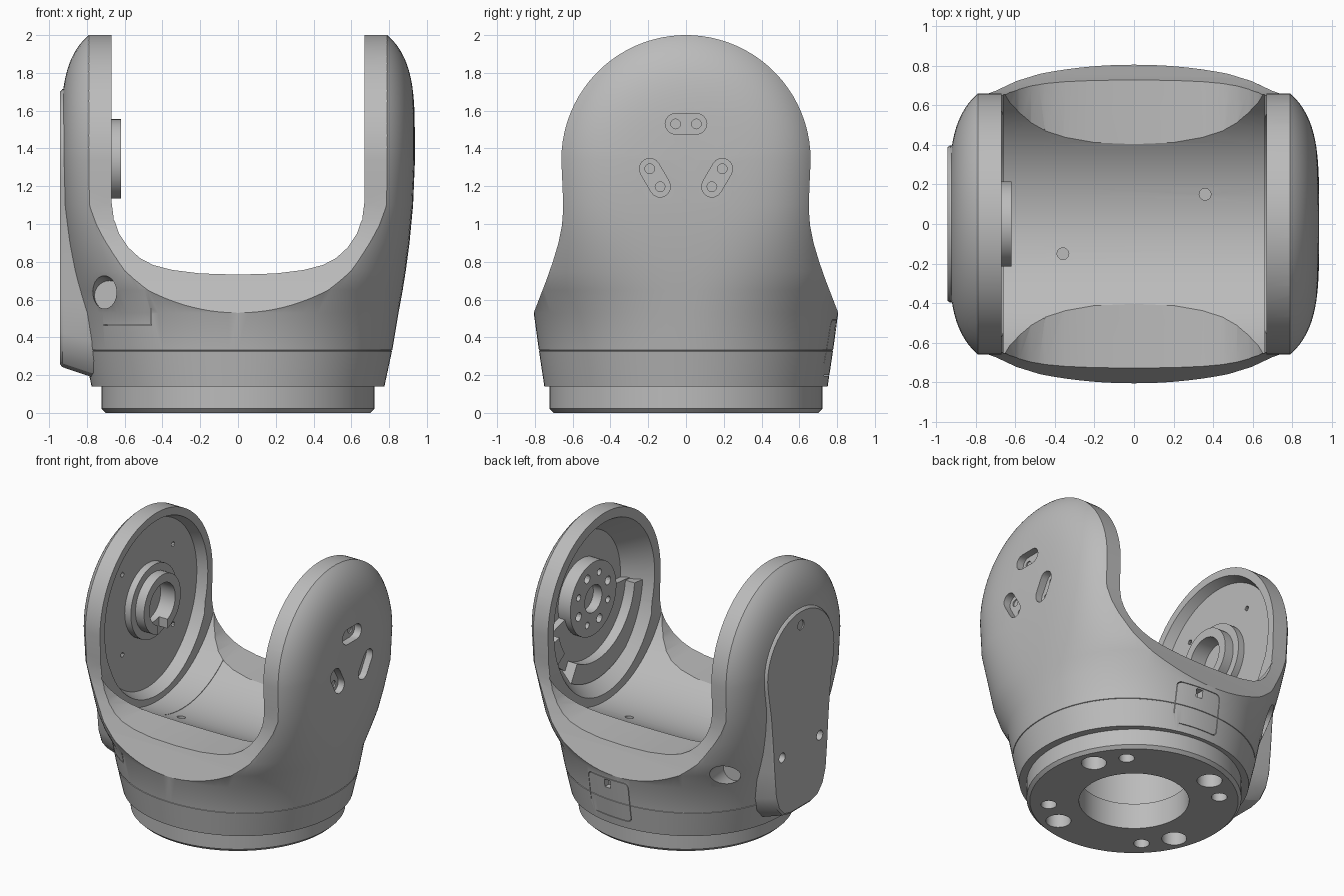
import bpy, bmesh, math
from math import sin, cos, pi

cube = bpy.data.objects.get("Cube")
if cube:
    bpy.data.objects.remove(cube, do_unlink=True)

grey = bpy.data.materials.new("mid grey")
grey.use_nodes = True
grey.diffuse_color = (0.5, 0.5, 0.5, 1)
grey.node_tree.nodes["Principled BSDF"].inputs["Base Color"].default_value = (0.5, 0.5, 0.5, 1)
AXIS_Z = 1.34  # height of the hinge axis


def loft(name, rings, cap_end=True):
    """Skin a list of equal closed rings and cap the ends."""
    bm = bmesh.new()
    rows = [[bm.verts.new(p) for p in ring] for ring in rings]
    n = len(rows[0])
    for low, high in zip(rows, rows[1:]):
        for i in range(n):
            j = (i + 1) % n
            bm.faces.new((low[i], low[j], high[j], high[i]))
    bm.faces.new(rows[0])
    if cap_end:
        bm.faces.new(rows[-1])
    bmesh.ops.remove_doubles(bm, verts=bm.verts, dist=1e-5)
    bmesh.ops.recalc_face_normals(bm, faces=bm.faces)
    mesh = bpy.data.meshes.new(name)
    bm.to_mesh(mesh)
    bm.free()
    mesh.materials.append(grey)
    ob = bpy.data.objects.new(name, mesh)
    bpy.context.collection.objects.link(ob)
    return ob


def place(u, v, h, axis):
    return {"x": (h, u, v), "y": (u, h, v), "z": (u, v, h)}[axis]


def prism(name, pts, axis, lo, hi, top=None):
    return loft(name, [[place(u, v, lo, axis) for u, v in pts],
                       [place(u, v, hi, axis) for u, v in top or pts]])


def circle(r, u=0, v=0, n=48):
    return [(u + r * cos(2 * pi * i / n), v + r * sin(2 * pi * i / n)) for i in range(n)]


def egg(r):
    """Circle round the hinge axis with a longer lower half."""
    return [(y, AXIS_Z + z * (1.13 if z < 0 else 1)) for y, z in circle(r, n=72)]


def slot(u, v, half, r, turn):
    """Stadium outline with its long axis at the given angle."""
    out = []
    for i in range(18):
        a = -pi / 2 + pi * (i % 9) / 8 + (pi if i > 8 else 0)
        p = r * cos(a) + (half if i < 9 else -half)
        q = r * sin(a)
        out.append((u + p * cos(turn) - q * sin(turn), v + p * sin(turn) + q * cos(turn)))
    return out


def rounded(u, v, w, h, r):
    """Rounded rectangle outline from half sizes."""
    return [(u + math.copysign(w - r, cos(a)) + r * cos(a), v + math.copysign(h - r, sin(a)) + r * sin(a))
            for a in (2 * pi * (i + .5) / 24 for i in range(24))]


def sector(r0, r1, start, end, n=20):
    angs = [math.radians(start + (end - start) * i / n) for i in range(n + 1)]
    return ([(r1 * cos(a), AXIS_Z + r1 * sin(a)) for a in angs]
            + [(r0 * cos(a), AXIS_Z + r0 * sin(a)) for a in reversed(angs)])


def box(x, y, z):
    return prism("cutter", [(x[0], y[0]), (x[1], y[0]), (x[1], y[1]), (x[0], y[1])], "z", *z)


def boolean(ob, op, *cutters):
    for cutter in cutters:
        cutter.hide_render = True
        mod = ob.modifiers.new("cut", "BOOLEAN")
        mod.operation, mod.solver, mod.object = op, "EXACT", cutter
        bpy.context.view_layer.objects.active = ob
        bpy.ops.object.modifier_apply(modifier=mod.name)
        bpy.data.objects.remove(cutter, do_unlink=True)


def cut(ob, *cutters):
    boolean(ob, "DIFFERENCE", *cutters)


# Outer shell: superellipse sections below the hinge, swept round the hinge above it
def section(a, b, n, count=128):
    ring = []
    for i in range(count):
        c, s = cos(2 * pi * i / count), sin(2 * pi * i / count)
        c, s = (0 if abs(t) < 1e-9 else t for t in (c, s))
        ring.append((math.copysign(a * abs(c) ** (2 / n), c), math.copysign(b * abs(s) ** (2 / n), s)))
    return ring


levels = [(.14, .775, .75, 2.05), (.326, .815, .778, 2.1), (.328, .812, .775, 2.1), (.331, .812, .775, 2.1),
          (.333, .817, .779, 2.1), (.53, .85, .806, 2.15), (.65, .872, .855, 2.35), (.75, .888, .85, 2.65),
          (.9, .908, .805, 3.2), (1.1, .927, .787, 3.9), (AXIS_Z, .937, .787, 4)]
rings = [[(x, y, z) for x, y in section(a, b, n)] for z, a, b, n in levels]
crown = section(*levels[-1][1:])
for k in range(1, 17):
    f = pi / 2 * k / 16
    rings.append([(x, y * cos(f) if k < 16 else 0, AXIS_Z + abs(y) * sin(f)) for x, y in crown])
# the crown closes on itself along its ridge
body = loft("yoke_body", rings, cap_end=False)

# Side silhouette: waisted sides with a round top
half = [(.95, .05), (.95, .4), (.806, .53), (.775, .61), (.74, .7), (.705, .8), (.675, .9),
        (.657, .99), (.65, 1.08), (.653, 1.18)]
arc = [(.66 * cos(pi * i / 41), AXIS_Z + .66 * sin(pi * i / 41)) for i in range(42)]
boolean(body, "INTERSECT", prism("side_cutter", half + arc + [(-y, z) for y, z in reversed(half)], "x", -1.2, 1.2))

# U-shaped gap between the arms, and the round trough of its floor
u = [(.67, 2.2), (.67, 1.12), (.658, 1.03), (.63, .95), (.58, .875), (.52, .82), (.45, .783), (.35, .757), (.2, .738), (0, .732)]
cut(body, prism("gap_cutter", u + [(-x, z) for x, z in reversed(u[:-1])], "y", -1.2, 1.2),
    prism("trough_cutter", circle(.73, 0, AXIS_Z, 96), "x", -.66, .66),
    prism("seam_cutter", circle(.734, 0, AXIS_Z, 96), "x", -.455, -.451))

# Tapered recesses in both arms
cut(body, prism("pocket", egg(.61), "x", .64, .86, egg(.46)),
    prism("recess", egg(.615), "x", -.64, -.74, egg(.575)))

# Three tangential slots with bolt holes in the outer left face
for k in range(3):
    a = pi / 2 + k * 2 * pi / 3
    y, z, turn = .19 * cos(a), AXIS_Z + .19 * sin(a), a + pi / 2
    cut(body, prism("slot_cutter", slot(y, z, .055, .055, turn), "x", .88, 1))
    for s in (-.055, .055):
        cut(body, prism("bolt_cutter", circle(.026, y + s * cos(turn), z + s * sin(turn), 12), "x", .83, 1))

# Slanted access holes beside the cover, drain holes in the floor, engraved lines
for s in (-1, 1):
    cut(body, prism("access_cutter", circle(.08, -.68, .62, 24), "y", s * .42, s * .75, circle(.08, -.745, .665, 24)),
        prism("drain_cutter", circle(.03, .36 * s, .15 * s, 12), "z", .56, .8))
cut(body, box((-.75, -.457), (-.9, -.45), (.463, .468)), box((-.462, -.457), (-.9, -.6), (.465, .55)))
# Service panel outline with its latch notch at the back
panel = prism("panel_cutter", rounded(.09, .345, .175, .15, .035), "y", .73, .9)
cut(panel, prism("panel_core", rounded(.09, .345, .171, .146, .032), "y", .7, 1))
cut(body, panel, box((.065, .115), (.74, .9), (.42, .48)))

# Mounting base with a bore and paired bolt holes
base = loft("mounting_base", [[(x, y, z) for x, y in circle(r, n=72)]
                              for r, z in ((.7, 0), (.722, .022), (.722, .15))])
cut(base, prism("bore", circle(.37), "z", -.1, .3))
cut(body, prism("bore", circle(.37), "z", .1, .2), prism("wide_bore", circle(.42), "z", .19, .5))
for k in range(4):
    for r, off in ((.085, 0), (.053, 23)):
        a = math.radians(90 * k + off + 22)
        cut(base, prism("bolt_cutter", circle(r, .575 * cos(a), .575 * sin(a), 20), "z", -.1, .11))

# Right arm bearing hub: flange and notched tube
flange = prism("bearing_flange", circle(.27, 0, AXIS_Z), "x", -.76, -.69)
tube = prism("bearing_tube", circle(.215, 0, AXIS_Z), "x", -.76, -.62)
for ob in (flange, tube):
    cut(ob, prism("bore", circle(.15, 0, AXIS_Z), "x", -.74, -.5))
cut(tube, box((-.69, -.5), (-.06, .06), (1.1, 1.25)))
for k in range(4):
    a = pi / 4 + k * pi / 2
    cut(body, prism("screw_cutter", circle(.018, .42 * cos(a), AXIS_Z + .42 * sin(a), 10), "x", -.78, -.7))

# Left arm drive hub with a bolt circle, and the stepped collar round its lower half
hub = prism("drive_hub", circle(.27, 0, AXIS_Z), "x", .76, .87)
cut(hub, prism("bore", circle(.1, 0, AXIS_Z), "x", .6, .83))
for k in range(8):
    a = pi / 8 + k * pi / 4
    cut(hub, prism("bolt_cutter", circle(.032 if k % 2 else .024, .185 * cos(a), AXIS_Z + .185 * sin(a), 14), "x", .6, .82))
collar = prism("drive_collar", sector(.26, .52, 185, 345), "x", .81, .865)
lips = [prism("collar_lip", sector(.45, .59, s, e), "x", .735, .83) for s, e in ((186, 300), (325, 345))]

# Domed-end cover on the right arm's outer face, chamfered at the bottom
side = [(.12, .215), (.2, .235), (.26, .3), (.295, .4), (.315, .6), (.33, .8), (.355, 1.05), (.39, 1.25)]
top = [(.4 * cos(pi * i / 24), AXIS_Z + .4 * sin(pi * i / 24)) for i in range(25)]
outline = side + top + [(-y, z) for y, z in reversed(side)]
cover = loft("side_cover", [[(x, y * s, 1 + (z - 1) * t) for y, z in outline]
                            for x, s, t in ((-.7, 1, 1.04), (-.78, 1, 1.03), (-.93, .995, .965), (-.943, .975, .945))])
for y, z in ((0, 1.6), (-.22, .7), (.22, .7)):
    cut(cover, prism("screw_cutter", circle(.036, y, z, 16), "x", -1, -.9))
# trim the cover so that it stays inside the arm wall
cut(cover, prism("trim", circle(.73, 0, AXIS_Z, 64), "x", -.6, -.79))

# Smooth shading with sharp edges kept
for ob in (body, base, flange, tube, hub, collar, cover, *lips):
    bpy.ops.object.select_all(action="DESELECT")
    ob.select_set(True)
    bpy.context.view_layer.objects.active = ob
    bpy.ops.object.shade_smooth_by_angle(angle=math.radians(25))
